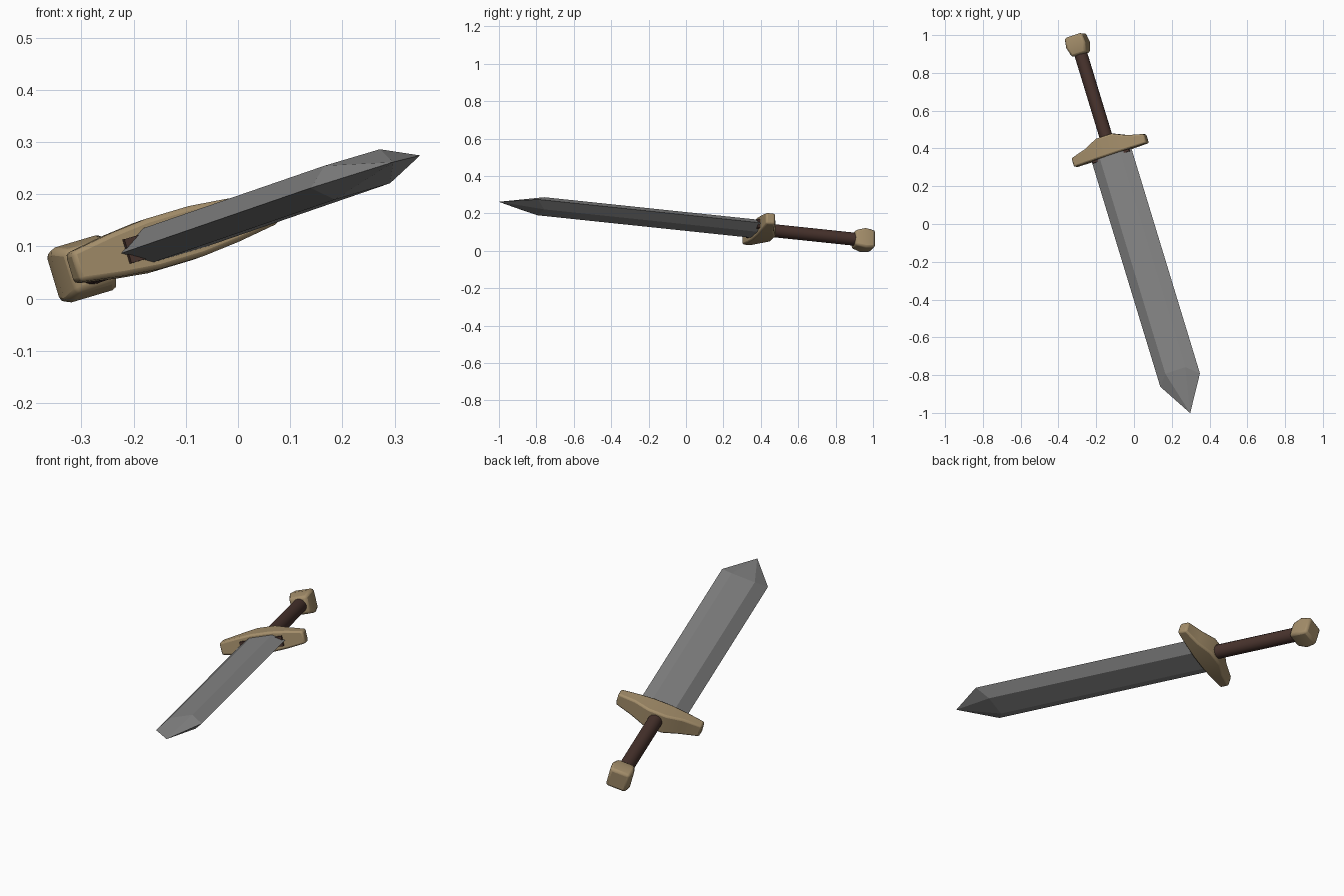
import bpy, bmesh, math
from mathutils import Matrix, Vector

if "Cube" in bpy.data.objects:
    bpy.data.objects.remove(bpy.data.objects["Cube"])

# Sword frame: X = along blade, Y = across width, Z = through thickness
D = Vector((0.290, -0.952, 0.100)).normalized()
W = Vector((0.912, 0.308, 0.271))
W = (W - D * W.dot(D)).normalized()
N = D.cross(W)
FRAME = Matrix((D, W, N)).transposed().to_4x4()
FRAME.translation = Vector((-0.296, 0.947, 0.057))


def material(name, color):
    m = bpy.data.materials.new(name)
    m.diffuse_color = (*color, 1)
    m.use_nodes = True
    m.node_tree.nodes["Principled BSDF"].inputs["Base Color"].default_value = m.diffuse_color
    return m


STEEL = material("grey steel", (0.24, 0.24, 0.24))
BRASS = material("tan brass", (0.37, 0.27, 0.145))
LEATHER = material("dark brown leather", (0.065, 0.033, 0.026))


def loft(name, sections, mat, bevel=0.0):
    """Skin equal-count point rings; a one-point ring closes to a tip."""
    bm = bmesh.new()
    rings = [[bm.verts.new(p) for p in s] for s in sections]
    for a, b in zip(rings, rings[1:]):
        n = len(a)
        for i in range(n):
            j = (i + 1) % n
            if len(b) == 1:
                bm.faces.new((a[i], a[j], b[0]))
            else:
                bm.faces.new((a[i], a[j], b[j], b[i]))
    for r in (rings[0], rings[-1]):
        if len(r) > 2:
            bm.faces.new(r)
    bmesh.ops.recalc_face_normals(bm, faces=bm.faces)
    if FRAME.determinant() < 0:
        bmesh.ops.reverse_faces(bm, faces=bm.faces)
    me = bpy.data.meshes.new(name)
    bm.to_mesh(me)
    bm.free()
    me.materials.append(mat)
    ob = bpy.data.objects.new(name, me)
    bpy.context.collection.objects.link(ob)
    ob.matrix_world = FRAME
    if bevel:
        mod = ob.modifiers.new("soft edges", 'BEVEL')
        mod.width = bevel
        mod.segments = 2
        mod.limit_method = 'ANGLE'
        mod.angle_limit = math.radians(35)
    return ob


def smooth(ob, angle=50):
    bpy.ops.object.select_all(action='DESELECT')
    ob.select_set(True)
    bpy.context.view_layer.objects.active = ob
    bpy.ops.object.shade_smooth_by_angle(angle=math.radians(angle))


# Blade: hexagonal section, closing to a point
def hexagon(x_flat, x_edge, half=0.115, flat=0.058, t=0.034):
    return [(x_edge, half, 0), (x_flat, flat, t), (x_flat, -flat, t),
            (x_edge, -half, 0), (x_flat, -flat, -t), (x_flat, flat, -t)]


loft("blade", [hexagon(0.58, 0.58), hexagon(1.81, 1.863), [(2.047, 0, 0)]], STEEL)

# Crossguard: flat toward the blade, swelling toward the grip
half_guard = [(0.21, 0.562, 0.030), (0.12, 0.540, 0.043), (0.045, 0.507, 0.050)]
stations = [(-y, x, c) for y, x, c in half_guard] + half_guard[::-1]
guard = loft("crossguard", [[(x, y, -c), (0.612, y, -c), (0.612, y, c), (x, y, c)]
                            for y, x, c in stations], BRASS, 0.009)
smooth(guard)

# Leather collar at the blade root
loft("blade_collar", [[(x, -0.105, -0.024), (x, 0.105, -0.024),
                       (x, 0.105, 0.024), (x, -0.105, 0.024)] for x in (0.59, 0.624)], LEATHER)

# Grip: round bar
grip = loft("grip", [[(x, 0.035 * math.cos(k * math.tau / 16), 0.035 * math.sin(k * math.tau / 16))
                      for k in range(16)] for x in (0.0, 0.55)], LEATHER)
smooth(grip)

# Pommel: softened block, narrowing toward the grip
pommel = loft("pommel", [[(x, -h, -h), (x, h, -h), (x, h, h), (x, -h, h)]
                         for x, h in ((-0.054, 0.049), (0.0, 0.055), (0.054, 0.042))], BRASS, 0.012)
smooth(pommel)
